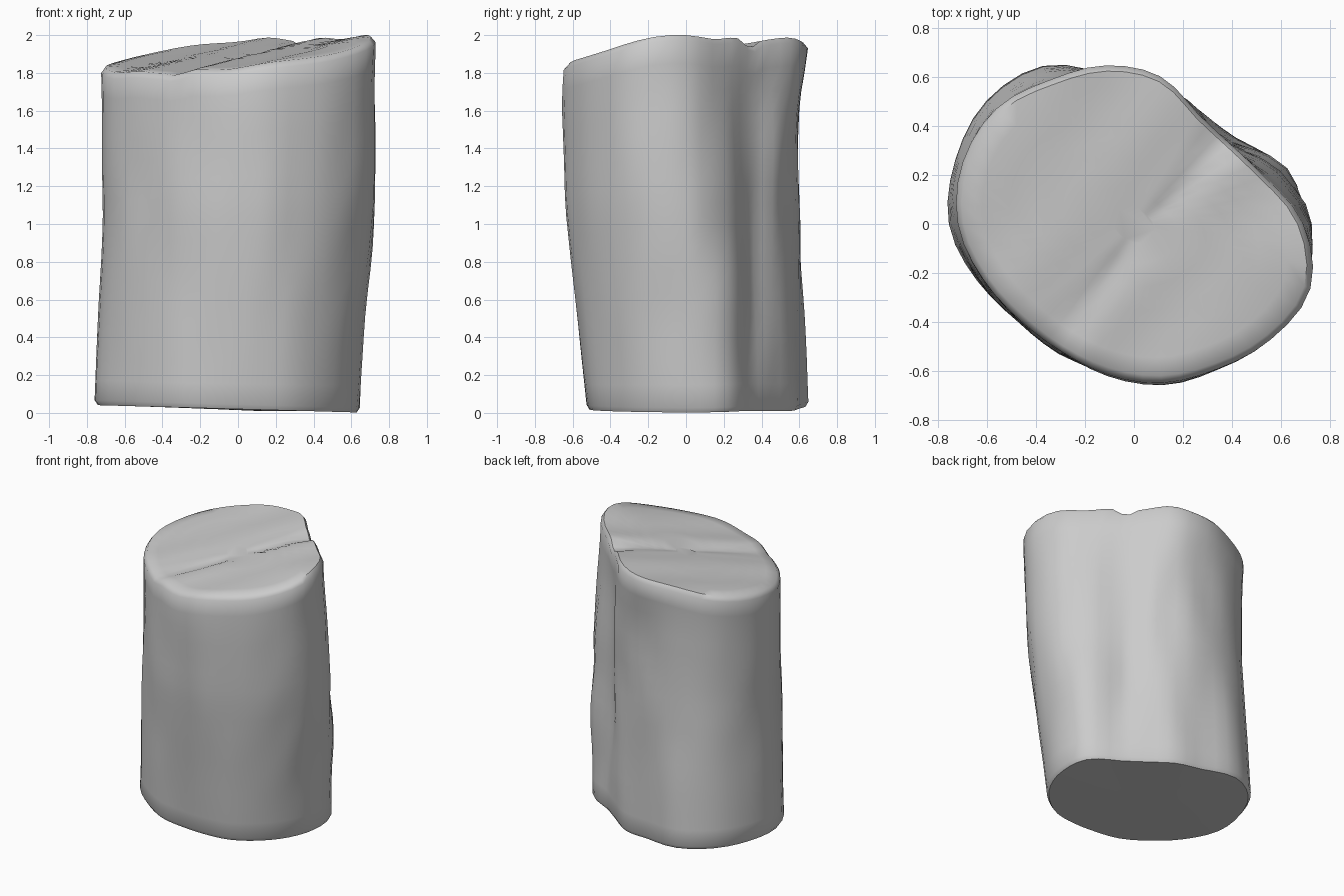
import bpy, bmesh, math
from mathutils import Vector, noise

if "Cube" in bpy.data.objects:
    bpy.data.objects.remove(bpy.data.objects["Cube"])

N = 54  # sides around the log

# Radii every 20 degrees, counter-clockwise from +x, at four heights
KEYS = [
    (0.03, [.64, .65, .545, .53, .58, .62, .745, .785, .775, .755, .68, .61, .57, .53, .53, .56, .58, .61]),
    (1.10, [.715, .65, .50, .53, .57, .60, .67, .72, .73, .71, .66, .62, .61, .62, .65, .67, .70, .73]),
    (1.65, [.71, .59, .49, .52, .59, .61, .66, .72, .735, .715, .655, .61, .60, .63, .67, .685, .725, .75]),
    (1.92, [.69, .565, .51, .52, .61, .655, .68, .735, .745, .72, .655, .605, .595, .615, .65, .68, .73, .765]),
]


def spline(r, t):
    """Closed Catmull-Rom through the radii."""
    i = math.floor(t)
    f = t - i
    a, b, c, d = (r[(i + k) % len(r)] for k in (-1, 0, 1, 2))
    return b + .5 * f * (c - a + f * (2 * a - 5 * b + 4 * c - d + f * (3 * (b - c) + d - a)))


def radius(ang, z):
    t = ang / math.radians(20)
    z = min(max(z, KEYS[0][0]), KEYS[-1][0])
    for (z0, r0), (z1, r1) in zip(KEYS, KEYS[1:]):
        if z <= z1:
            f = (z - z0) / (z1 - z0)
            return spline(r0, t) * (1 - f) + spline(r1, t) * f


def top_height(x, y):
    """Slanted, sawn top with a split running across it."""
    d = .77 * (x - .35) - .64 * (y - .33)
    z = 1.90 + .12 * x + .115 * y
    z += .03 * math.exp(-((x - .75) ** 2 + (y + .16) ** 2) / .05)
    z -= .022 * math.exp(-(d / .05) ** 2)
    z -= .03 * math.exp(-((x - .35) ** 2 + (y - .33) ** 2) / .004)
    return min(z + .006 * math.sin(d * 17), 2.0)


def bottom_height(x, y):
    return max(0, .02 - .028 * x + .012 * math.sin(x * 5 - y * 4) * max(0, y))


bm = bmesh.new()


def add_ring(fn):
    return [bm.verts.new(fn(2 * math.pi * i / N)) for i in range(N)]


def cap_point(ang, scale, zkey, height):
    r = radius(ang, zkey) * scale
    x, y = r * math.cos(ang), r * math.sin(ang)
    return Vector((x, y, height(x, y)))


def side_point(ang, f):
    lo = cap_point(ang, .99, .03, bottom_height).z + .025
    hi = cap_point(ang, .99, 1.92, top_height).z - .03
    z = lo + (hi - lo) * f
    c, s = math.cos(ang), math.sin(ang)
    r = radius(ang, z)
    # bark dents, stretched along the grain and stronger on the weathered side
    fade = math.sin(math.pi * min(max(f, .02), .98))
    amp = .012 + .022 * max(0, math.cos(ang - math.radians(40)))
    r += amp * fade * noise.noise(Vector((c * 3.5, s * 3.5, z * 2)))
    return Vector((r * c, r * s, z))


# Rings: bottom cap outwards, bark upwards, top cap inwards
rings = []
for s in (.25, .5, .75, .975):
    rings.append(add_ring(lambda a: cap_point(a, s, .03, bottom_height)))
for k in range(17):
    rings.append(add_ring(lambda a: side_point(a, k / 16)))
for s in (.965, .85, .7, .55, .4, .25, .12):
    rings.append(add_ring(lambda a: cap_point(a, s, 1.92, top_height)))

for lo, hi in zip(rings, rings[1:]):
    for i in range(N):
        j = (i + 1) % N
        bm.faces.new((lo[i], lo[j], hi[j], hi[i]))
bm.faces.new(rings[0][::-1])
bm.faces.new(rings[-1])
bmesh.ops.recalc_face_normals(bm, faces=bm.faces)

mesh = bpy.data.meshes.new("log_stump")
bm.to_mesh(mesh)
bm.free()
stump = bpy.data.objects.new("log_stump", mesh)
bpy.context.collection.objects.link(stump)
bpy.context.view_layer.objects.active = stump
stump.select_set(True)
bpy.ops.object.shade_smooth_by_angle(angle=math.radians(50))
